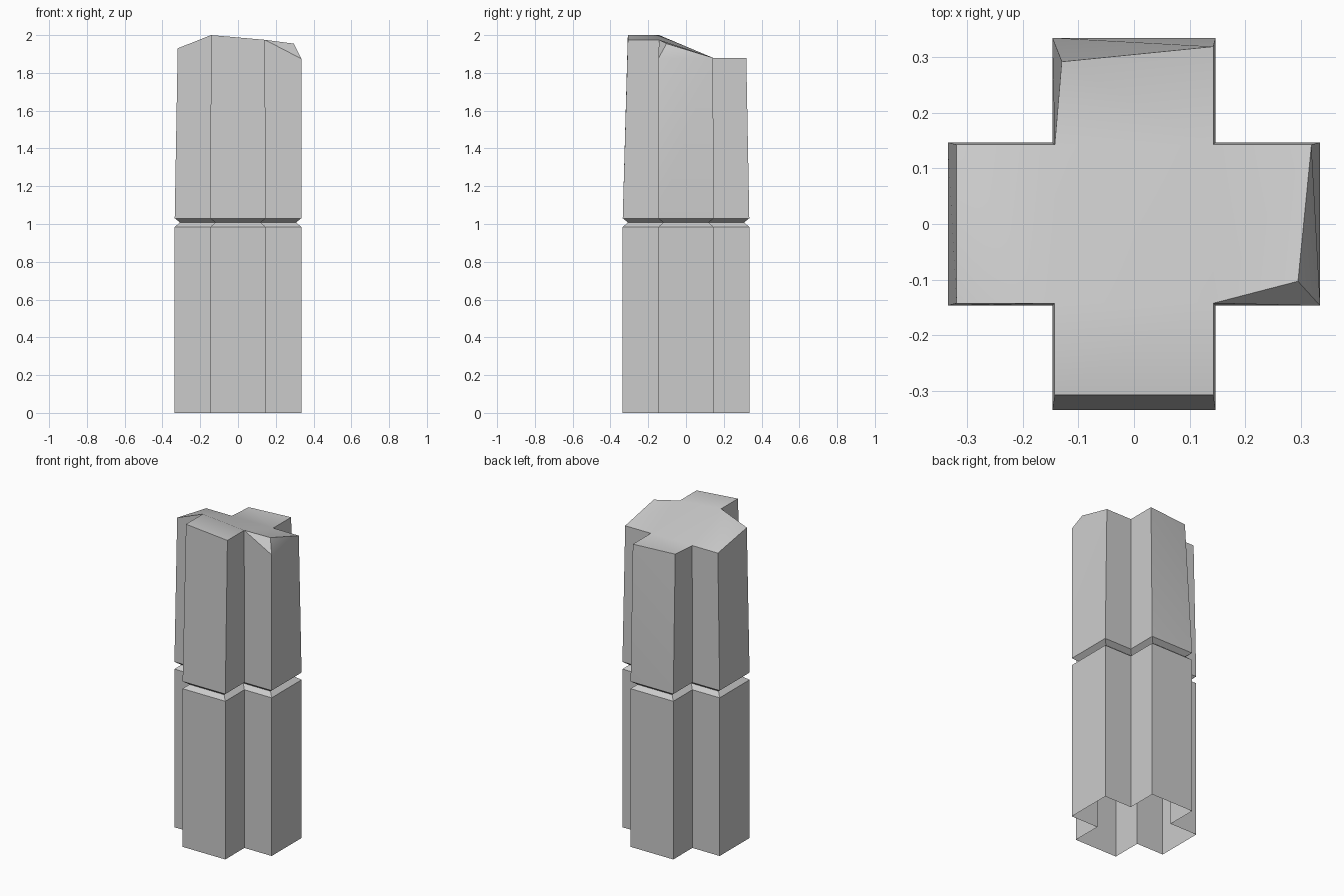
import bpy, bmesh, math

cube = bpy.data.objects.get("Cube")
if cube:
    bpy.data.objects.remove(cube, do_unlink=True)

stone = bpy.data.materials.new("grey_stone")
stone.use_nodes = True
grey = (0.6, 0.6, 0.6, 1)
stone.diffuse_color = grey
stone.node_tree.nodes["Principled BSDF"].inputs["Base Color"].default_value = grey

REACH, HALF = 0.335, 0.147


def cross(inset=0.0):
    """Counter-clockwise plus outline, three corners per arm, starting at the front arm."""
    r, h = REACH - inset, HALF - inset
    points = []
    for turn in range(4):
        c, s = round(math.cos(turn * math.pi / 2)), round(math.sin(turn * math.pi / 2))
        for x, y in ((-h, -r), (h, -r), (h, -h)):
            points.append((x * c - y * s, x * s + y * c))
    return points


bm = bmesh.new()

# Shaft: open foot, a v-shaped groove at mid height
rings = []
for z, inset in ((0, 0), (0.985, 0), (1.008, 0.028), (1.03, 0)):
    rings.append([bm.verts.new((x, y, z)) for x, y in cross(inset)])

# Worn top: uneven heights, slightly tapered corners
heights = (2.0, 1.975, 1.975, 1.875, 1.88, 1.88, 1.88, 1.88, 1.88, 1.88, 1.93, 2.0)
top = []
for (x, y), z in zip(cross(), heights):
    taper = lambda v: v * (0.953 if abs(v) > HALF + 0.01 else 0.97)
    top.append(bm.verts.new((taper(x), taper(y), z)))
top[0].co.y = top[1].co.y = -0.308
top[3].co.xy = (REACH, -HALF)
top[7].co.xy = (-0.13, 0.292)
rings.append(top)

for low, high in zip(rings, rings[1:]):
    for i in range(12):
        j = (i + 1) % 12
        if high is top and i == 6:
            # Twisted back wall
            bm.faces.new((low[i], low[j], high[i]))
            bm.faces.new((low[j], high[j], high[i]))
        else:
            bm.faces.new((low[i], low[j], high[j], high[i]))

# Cap: one patch per arm, the middle, and the chipped front corner
chip = bm.verts.new((0.295, -0.103, 1.955))
cap = [
    (top[0], top[1], top[2], top[11]),
    (top[2], chip, top[4], top[5]),
    (top[5], top[6], top[7], top[8]),
    (top[11], top[8], top[9]),
    (top[11], top[9], top[10]),
    (top[2], top[5], top[8]),
    (top[2], top[8], top[11]),
    (top[2], top[3], chip),
    (top[3], top[4], chip),
]
for corners in cap:
    bm.faces.new(corners)

mesh = bpy.data.meshes.new("cross_pillar")
bm.to_mesh(mesh)
bm.free()
mesh.materials.append(stone)
pillar = bpy.data.objects.new("cross_pillar", mesh)
bpy.context.collection.objects.link(pillar)

# Smooth the gentle cap slopes, keep the walls crisp
bpy.context.view_layer.objects.active = pillar
pillar.select_set(True)
bpy.ops.object.shade_smooth_by_angle(angle=math.radians(25))
